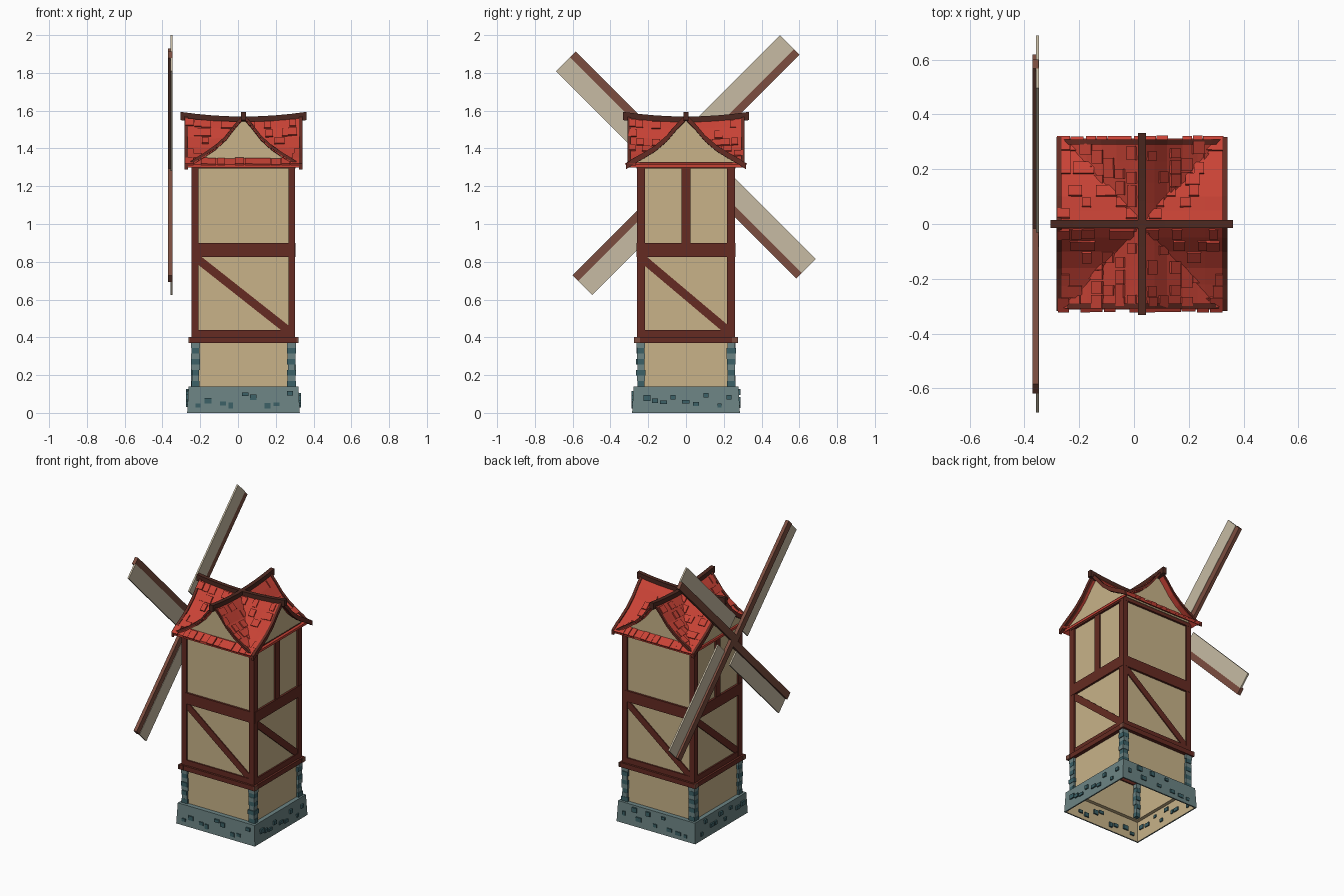
import bpy, bmesh, math, random
from mathutils import Matrix, Vector

if "Cube" in bpy.data.objects:
    bpy.data.objects.remove(bpy.data.objects["Cube"])

random.seed(4)
CX = 0.029                      # tower axis
HX, HY = 0.262, 0.247           # plaster wall half sizes


def material(name, rgb):
    m = bpy.data.materials.new(name)
    m.diffuse_color = (*rgb, 1)
    m.use_nodes = True
    m.node_tree.nodes["Principled BSDF"].inputs["Base Color"].default_value = m.diffuse_color
    return m


PLASTER = material("plaster", (0.58, 0.45, 0.25))
TIMBER = material("dark red timber", (0.13, 0.024, 0.016))
RIDGE = material("ridge wood", (0.075, 0.022, 0.015))
ARM = material("arm wood", (0.20, 0.075, 0.05))
SAIL = material("sail cloth", (0.57, 0.50, 0.37))
ROOF = material("red tile", (0.58, 0.055, 0.036))
STONE = material("grey stone", (0.15, 0.23, 0.23))
DARK = material("teal stone", (0.045, 0.12, 0.135))


def finish(bm, name, mat, recalc=True):
    if recalc:
        bmesh.ops.recalc_face_normals(bm, faces=bm.faces)
    me = bpy.data.meshes.new(name)
    bm.to_mesh(me)
    bm.free()
    me.materials.append(mat)
    ob = bpy.data.objects.new(name, me)
    bpy.context.collection.objects.link(ob)
    return ob


def box(bm, lo, hi, m=Matrix()):
    c = [(a + b) / 2 for a, b in zip(lo, hi)]
    s = [abs(b - a) for a, b in zip(lo, hi)]
    bmesh.ops.create_cube(bm, size=1, matrix=m @ Matrix.Translation(c) @ Matrix.Diagonal((*s, 1)))


def rings(name, mat, rows):
    """Open rectangular tube through rows of (z, half x, half y)."""
    bm = bmesh.new()
    prev = None
    for z, hx, hy in rows:
        cur = [bm.verts.new((CX + a * hx, b * hy, z)) for a, b in ((-1, -1), (1, -1), (1, 1), (-1, 1))]
        if prev:
            for i in range(4):
                j = (i + 1) % 4
                bm.faces.new((prev[i], prev[j], cur[j], cur[i]))
        prev = cur
    return finish(bm, name, mat, False)


def side(k):
    """Wall frame: x right, -y outward; also half width and wall distance."""
    m = Matrix.Translation((CX, 0, 0)) @ Matrix.Rotation(k * math.pi / 2, 4, 'Z')
    return (m, HX, HY) if k % 2 == 0 else (m, HY, HX)


# Hollow plaster tower and stone plinth
rings("tower_wall", PLASTER, [(0.0, 0.289, 0.276), (0.135, 0.285, 0.271), (0.135, HX, HY), (1.34, HX, HY)])
rings("stone_plinth", STONE, [(0.0, 0.289, 0.276), (0.0, 0.298, 0.285), (0.14, 0.291, 0.278), (0.14, HX, HY)])

# Loose stones on the plinth and stacked corner stones
bm = bmesh.new()
for k in range(4):
    m, w, d = side(k)
    for i in range(9):
        s = -w + (i + 0.5) * 2 * w / 9 + random.uniform(-0.015, 0.015)
        z = random.uniform(0.03, 0.115)
        a, b = random.uniform(0.01, 0.02), random.uniform(0.009, 0.016)
        box(bm, (s - a, -d - 0.042, z - b), (s + a, -d - 0.018, z + b), m)
finish(bm, "plinth_stones", DARK)
for name, mat, par in (("corner_stones_teal", DARK, 0), ("corner_stones_grey", STONE, 1)):
    bm = bmesh.new()
    for sx in (-1, 1):
        for sy in (-1, 1):
            for i in range(8):
                if i % 2 == par:
                    a, b = random.uniform(0.018, 0.025), random.uniform(0.018, 0.025)
                    x, y, z = CX + sx * (HX - 0.008), sy * (HY - 0.008), 0.14 + i * 0.029
                    box(bm, (x - a, y - b, z), (x + a, y + b, z + 0.029))
    finish(bm, name, mat)

# Timber frame
bm = bmesh.new()
for sx in (-1, 1):
    for sy in (-1, 1):
        x, y = CX + sx * (HX - 0.006), sy * (HY - 0.008)
        box(bm, (x - 0.018, y - 0.021, 0.39), (x + 0.018, y + 0.021, 1.325))
for k in range(4):
    m, w, d = side(k)
    box(bm, (-w - 0.025, -d - 0.024, 0.37), (w + 0.025, -d + 0.008, 0.402), m)   # sill
    box(bm, (-w, -d - 0.010, 0.40), (w, -d + 0.006, 0.438), m)
    box(bm, (-w - 0.005, -d - 0.014, 0.825), (w + 0.005, -d + 0.006, 0.90), m)   # middle rail
    box(bm, (-w, -d - 0.014, 1.295), (w, -d + 0.006, 1.328), m)                  # top rail
    a, b = Vector((-w + 0.025, 0, 0.81)), Vector((w - 0.03, 0, 0.44))
    ang = math.atan2(a.z - b.z, b.x - a.x)
    l = (b - a).length / 2 + 0.01
    c = (a + b) / 2
    box(bm, (-l, -d - 0.007, -0.022), (l, -d + 0.006, 0.022),
        m @ Matrix.Translation(c) @ Matrix.Rotation(ang, 4, 'Y'))                # brace
    if k % 2:
        box(bm, (-0.024, -d - 0.010, 0.89), (0.024, -d + 0.006, 1.31), m)        # centre stud
finish(bm, "timber_frame", TIMBER)

bm = bmesh.new()
for k in (1, 3):                                                                  # sawn sill ends
    m, w, d = side(k)
    for s in (-1, 1):
        box(bm, (s * (w + 0.012) - 0.016, -d - 0.028, 0.371), (s * (w + 0.012) + 0.016, -d - 0.02, 0.401), m)
finish(bm, "sill_ends", ARM)

# Crossed, flared roofs: height from distance d to the ridge and position t along it
PROFILE = [(0, 1.555), (0.05, 1.505), (0.10, 1.448), (0.16, 1.400), (0.22, 1.366), (0.27, 1.341), (0.312, 1.315)]


def height(d, t, k=1.0):
    d = min(d / k, 0.3119)
    for (d0, z0), (d1, z1) in zip(PROFILE, PROFILE[1:]):
        if d <= d1:
            z = z0 + (z1 - z0) * (d - d0) / (d1 - d0)
            return z + 0.02 * (t / 0.3) ** 2 * (1 - d / 0.312)


def strip(bm, t0, t1, k, m, drop0, drop1, n=1):
    """Curved slab across the ridge, between t0 and t1 along it."""
    ds = [-p[0] * k for p in PROFILE[:0:-1]] + [p[0] * k for p in PROFILE]
    grid = []
    for i in range(n + 1):
        t = t0 + (t1 - t0) * i / n
        grid.append([[bm.verts.new(m @ Vector((t, d, height(abs(d), t, k) - o))) for d in ds]
                     for o in (drop0, drop1)])
    for i in range(n + 1):
        top, bot = grid[i]
        for j in range(len(ds) - 1):
            if i in (0, n):
                bm.faces.new((top[j], top[j + 1], bot[j + 1], bot[j]))
            if i < n:
                for q in (0, 1):
                    r, s = grid[i][q], grid[i + 1][q]
                    bm.faces.new((r[j], r[j + 1], s[j + 1], s[j]))
        if i < n:
            for j in (0, -1):
                bm.faces.new((top[j], bot[j], grid[i + 1][1][j], grid[i + 1][0][j]))


SHIFT = Matrix.Translation((CX, 0, 0))
TURN = SHIFT @ Matrix.Rotation(math.pi / 2, 4, 'Z')
for tag, m, k, end, wall, board in (("side", SHIFT, 1.0, 0.306, HX + 0.012, 0.026),
                                    ("front", TURN, 0.92, 0.303, HY + 0.012, 0.012)):
    bm = bmesh.new()
    strip(bm, -end, end, k, m, 0, 0.016, 8)
    # Raised shingles where this roof is the upper one, plus the ragged eaves
    for s in (-1, 1):
        for row in range(7):
            d = 0.035 + row * 0.042
            t = -end + 0.02
            while t < end - 0.02:
                w = random.uniform(0.016, 0.026)
                if random.random() < (0.95 if row == 6 else 0.5) and (d < abs(t) + 0.03 or (row == 6 and k == 1)):
                    z0, z1 = height(d - 0.02, t, k), height(d + 0.02, t, k)
                    tilt = math.atan2(z1 - z0, 0.04)
                    r = m @ Matrix.Translation((t, s * d, (z0 + z1) / 2)) @ Matrix.Rotation(s * tilt, 4, 'X')
                    o = 0.012 if row == 6 and k == 1 else 0
                    ys = sorted((-s * 0.024, s * (0.024 + o)))
                    box(bm, (-w, ys[0], -0.006), (w, ys[1], random.uniform(0.005, 0.010)), r)
                t += 2 * w + 0.003
    finish(bm, tag + "_roof", ROOF)

    bm = bmesh.new()                          # curved verge boards
    for s in (-1, 1):
        strip(bm, s * (end - 0.012), s * (end + 0.006), k * 1.02, m, -0.006, board)
    finish(bm, tag + "_verge_boards", TIMBER)

    bm = bmesh.new()                          # plaster gables
    for s in (-1, 1):
        half = [(p[0] * k, height(p[0] * k, wall, k) - 0.014) for p in PROFILE[:-1]]
        pts = [(-d, z) for d, z in half[:0:-1]] + half
        pts = [(pts[0][0], 1.318)] + pts + [(pts[-1][0], 1.318)]
        bm.faces.new([bm.verts.new(m @ Vector((s * wall, d, z))) for d, z in pts])
    ob = finish(bm, tag + "_gables", PLASTER)
    ob.modifiers.new("thickness", 'SOLIDIFY').thickness = 0.006

    bm = bmesh.new()                          # sagging ridge beam
    prev = None
    for i in range(9):
        t = -0.333 + 0.666 * i / 8
        z = height(0, t, k)
        h = 0.013 + 0.012 * abs(t) / 0.333
        cur = [bm.verts.new(m @ Vector((t, y, z + q))) for y, q in
               ((-0.014, -h - 0.005), (0.014, -h - 0.005), (0.014, 0.014), (-0.014, 0.014))]
        if prev:
            for a in range(4):
                b = (a + 1) % 4
                bm.faces.new((prev[a], prev[b], cur[b], cur[a]))
        if i in (0, 8):
            bm.faces.new(cur)
        prev = cur
    finish(bm, tag + "_ridge_beam", RIDGE)

# Four sails turning in the plane left of the tower
arms, cloth = bmesh.new(), bmesh.new()
for k in range(4):
    m = Matrix.Translation((-0.358, 0, 1.312)) @ Matrix.Rotation(math.pi / 4 + k * math.pi / 2, 4, 'X')
    box(arms, (-0.013, 0, -0.012), (0.010, 0.838, 0.036), m)
    box(cloth, (0.001, 0.09, 0.03), (0.012, 0.838, 0.135), m)
finish(arms, "sail_arms", ARM)
finish(cloth, "sail_cloths", SAIL)
